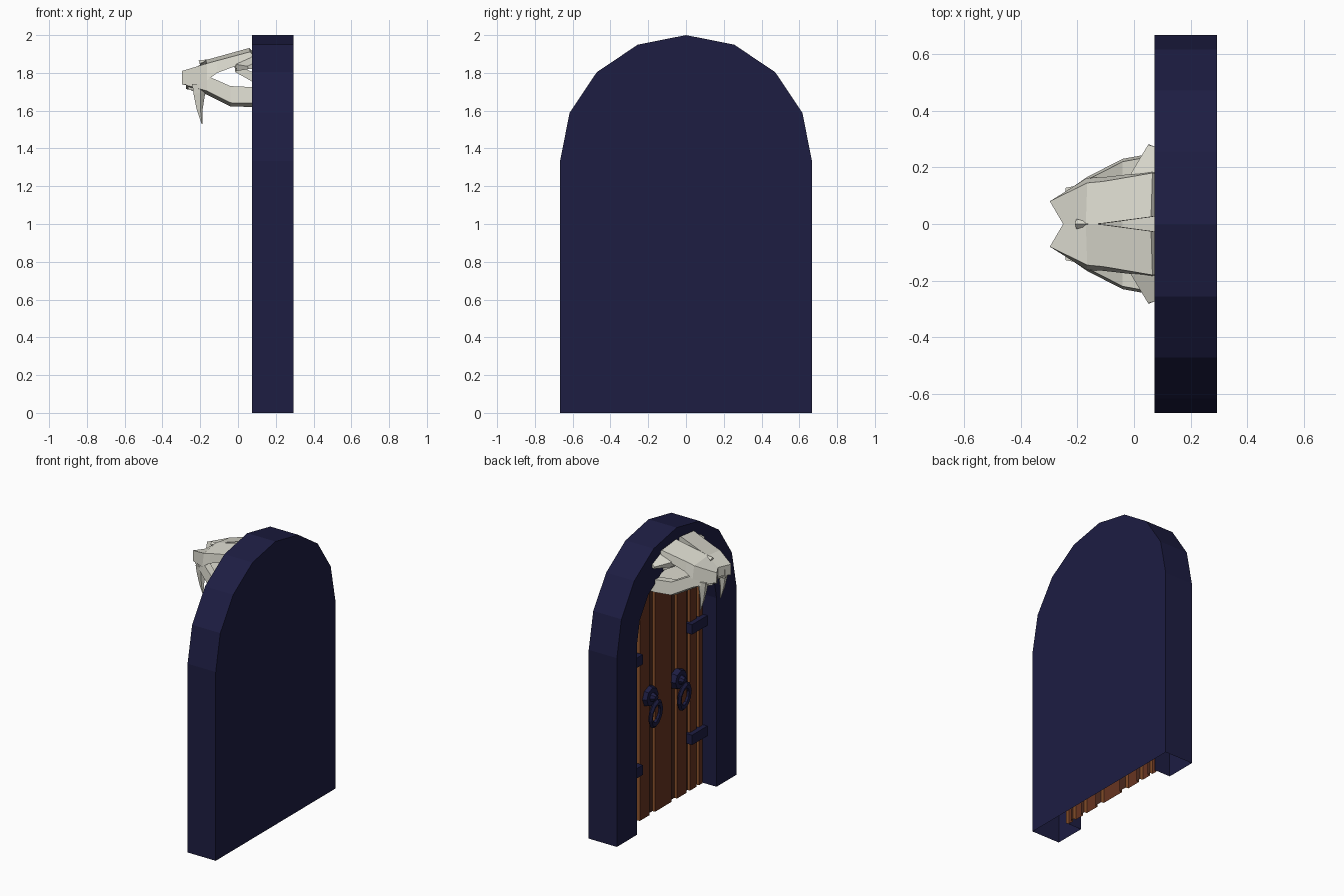
import bpy, bmesh, math
from mathutils import Matrix, Vector

if "Cube" in bpy.data.objects:
    bpy.data.objects.remove(bpy.data.objects["Cube"])


def material(name, rgb):
    m = bpy.data.materials.new(name)
    m.diffuse_color = (*rgb, 1)
    m.use_nodes = True
    m.node_tree.nodes["Principled BSDF"].inputs["Base Color"].default_value = m.diffuse_color
    return m


NAVY = material("dark navy stone", (0.0123, 0.0123, 0.055))
BROWN = material("brown wood", (0.135, 0.034, 0.015))
TAN = material("light wood edge", (0.26, 0.085, 0.026))
GAP = material("dark wood gap", (0.07, 0.022, 0.013))
BONE = material("bone", (0.70, 0.69, 0.61))


def finish(name, bm, *mats, recalc=True):
    if recalc:
        bmesh.ops.recalc_face_normals(bm, faces=bm.faces[:])
    me = bpy.data.meshes.new(name)
    bm.to_mesh(me)
    bm.free()
    for m in mats:
        me.materials.append(m)
    ob = bpy.data.objects.new(name, me)
    bpy.context.collection.objects.link(ob)
    return ob


def loft(bm, rings):
    """Skin a list of equal-length rings and cap both ends."""
    vs = [[bm.verts.new(p) for p in r] for r in rings]
    n = len(rings[0])
    for a, b in zip(vs, vs[1:]):
        for i in range(n):
            j = (i + 1) % n
            bm.faces.new((a[i], a[j], b[j], b[i]))
    bm.faces.new(vs[0])
    bm.faces.new(vs[-1][::-1])


def mirrored_loft(name, rings, mat):
    """The same loft on both sides of y = 0."""
    bm = bmesh.new()
    for s in (1, -1):
        loft(bm, [[(x, s * y, z) for x, y, z in r] for r in rings])
    return finish(name, bm, mat)


# Arched stone frame, open underneath, closed at the back
FRONT, DOOR, BACK, SPRING = 0.073, 0.178, 0.293, 1.333


def arch(r):
    pts = [(r, 0)]
    pts += [(r * math.cos(k * math.pi / 8), SPRING + r * math.sin(k * math.pi / 8)) for k in range(9)]
    return pts + [(-r, 0)]


bm = bmesh.new()
outer, inner = arch(0.667), arch(0.445)
rows = [[bm.verts.new((x, y, z)) for y, z in prof]
        for prof, x in ((outer, BACK), (outer, FRONT), (inner, FRONT), (inner, DOOR + 0.02))]
for a, b in zip(rows, rows[1:]):
    for i in range(len(a) - 1):
        bm.faces.new((a[i], a[i + 1], b[i + 1], b[i]))
bm.faces.new(rows[0])
finish("arch_frame", bm, NAVY)

# Planked door: raised planks with light edges and dark sunken gaps
bm = bmesh.new()
R, DEEP, E = 0.447, 0.02, 0.003
planks = [(-0.44, -0.40), (-0.37, -0.30), (-0.26, -0.155), (-0.09, 0.09),
          (0.155, 0.26), (0.30, 0.37), (0.40, 0.44)]
profile = [(-R, DOOR + DEEP)]
for a, b in planks:
    profile += [(a - E, DOOR + DEEP), (a, DOOR), (b, DOOR), (b + E, DOOR + DEEP)]
profile.append((R, DOOR + DEEP))
cols = []
for y, x in profile:
    top = SPRING + math.sqrt(max(0, R * R - y * y))
    cols.append((bm.verts.new((x, y, 0)), bm.verts.new((x, y, top))))
for a, b in zip(cols, cols[1:]):
    f = bm.faces.new((a[0], a[1], b[1], b[0]))
    f.normal_update()
    if f.normal.x > 0:
        f.normal_flip()
    sunk = a[0].co.x + b[0].co.x > 2 * DOOR + 1.5 * DEEP
    f.material_index = 1 if abs(f.normal.y) > 0.4 else 2 if sunk else 0
finish("door_planks", bm, BROWN, TAN, GAP, recalc=False)

# Hinges
bm = bmesh.new()
for s in (1, -1):
    for z in (0.375, 1.155):
        mat = Matrix.Translation((0.17, s * 0.36, z)) @ Matrix.Diagonal((0.05, 0.17, 0.07, 1))
        bmesh.ops.create_cube(bm, size=1, matrix=mat)
finish("hinges", bm, NAVY)

# Handle plates and hanging rings
bm = bmesh.new()
turn = Matrix.Rotation(-math.pi / 2, 4, 'Y')
for s in (1, -1):
    for x, r1, r2, d in ((0.168, 0.075, 0.065, 0.04), (0.135, 0.035, 0.02, 0.035)):
        bmesh.ops.create_cone(bm, cap_ends=True, segments=8, radius1=r1, radius2=r2, depth=d,
                              matrix=Matrix.Translation((x, s * 0.16, 0.845)) @ turn)
finish("handle_plates", bm, NAVY)
for s, side in ((1, "left"), (-1, "right")):
    bpy.ops.mesh.primitive_torus_add(major_segments=10, minor_segments=5, major_radius=0.054,
                                     minor_radius=0.016, location=(0.125, s * 0.16, 0.735),
                                     rotation=(0, math.radians(82), 0))
    ring = bpy.context.object
    ring.name = side + "_handle_ring"
    ring.scale = (1.55, 1, 1)
    ring.data.materials.append(NAVY)

# Skull roof: two halves that part in a groove towards the back
mirrored_loft("skull_roof", [
    [(-0.25, 0, 1.805), (-0.297, 0.08, 1.81), (-0.295, 0.08, 1.735), (-0.25, 0, 1.74)],
    [(-0.17, 0, 1.868), (-0.165, 0.145, 1.85), (-0.165, 0.163, 1.76), (-0.165, 0, 1.77)],
    [(-0.12, 0.001, 1.882), (-0.11, 0.15, 1.865), (-0.11, 0.165, 1.80), (-0.11, 0.001, 1.81)],
    [(0.06, 0.025, 1.932), (0.065, 0.18, 1.912), (0.065, 0.185, 1.865), (0.065, 0.025, 1.87)],
    [(0.085, 0.03, 1.905), (0.085, 0.18, 1.888), (0.085, 0.18, 1.86), (0.085, 0.03, 1.86)],
], BONE)


# Cheek bones running from the snout back into the doorway
def bar(x, y, lo, hi, t):
    return [(x, y - t, hi), (x, y - 0.01, hi), (x, y, lo + 0.02), (x, y - t, lo)]


mirrored_loft("cheek_bones", [
    bar(-0.275, 0.09, 1.715, 1.78, 0.05),
    bar(-0.165, 0.166, 1.685, 1.785, 0.07),
    bar(-0.04, 0.23, 1.622, 1.73, 0.06),
    bar(0.07, 0.25, 1.62, 1.725, 0.06),
    bar(0.17, 0.25, 1.62, 1.725, 0.06),
], BONE)

# Palate: the floor between the cheek bones
mirrored_loft("palate", [
    [(-0.25, 0, 1.75), (-0.28, 0.08, 1.75), (-0.26, 0.08, 1.71), (-0.24, 0, 1.72)],
    [(-0.165, 0, 1.77), (-0.165, 0.13, 1.77), (-0.165, 0.13, 1.70), (-0.165, 0, 1.73)],
    [(-0.04, 0, 1.72), (-0.04, 0.19, 1.71), (-0.04, 0.19, 1.67), (-0.04, 0, 1.69)],
    [(0.17, 0, 1.71), (0.17, 0.21, 1.70), (0.17, 0.21, 1.66), (0.17, 0, 1.68)],
], BONE)

# Brow horns sticking out sideways behind the eye openings
mirrored_loft("brow_horns", [
    [(-0.015, 0.15, 1.85), (0.08, 0.15, 1.90), (0.08, 0.15, 1.84), (-0.01, 0.15, 1.81)],
    [(-0.01, 0.18, 1.845), (0.08, 0.19, 1.885), (0.08, 0.19, 1.83), (-0.005, 0.18, 1.81)],
    [(0.05, 0.28, 1.835), (0.08, 0.27, 1.85), (0.08, 0.27, 1.82), (0.055, 0.28, 1.82)],
], BONE)

# Inner struts between skull and door
mirrored_loft("skull_struts", [
    [(-0.02, 0.05, 1.85), (-0.02, 0.15, 1.85), (-0.015, 0.15, 1.805), (-0.015, 0.05, 1.805)],
    [(0.17, 0.03, 1.76), (0.17, 0.15, 1.76), (0.17, 0.15, 1.70), (0.17, 0.03, 1.70)],
], BONE)

# Fangs: curved, tapering five-sided spikes
fang = []
for x, z, r in ((-0.21, 1.74, 0.04), (-0.208, 1.69, 0.034), (-0.205, 1.61, 0.018), (-0.191, 1.53, 0.002)):
    fang.append([(x + r * math.cos(a), 0.112 + 0.65 * r * math.sin(a), z)
                 for a in (k * math.tau / 5 for k in range(5))])
mirrored_loft("fangs", fang, BONE)

# Small nose ridge
bm = bmesh.new()
bmesh.ops.create_cone(bm, cap_ends=True, segments=4, radius1=0.018, radius2=0.002, depth=0.06,
                      matrix=Matrix.Translation((-0.175, 0, 1.86)) @ Matrix.Rotation(math.radians(70), 4, 'Y'))
finish("nose_ridge", bm, BONE)
